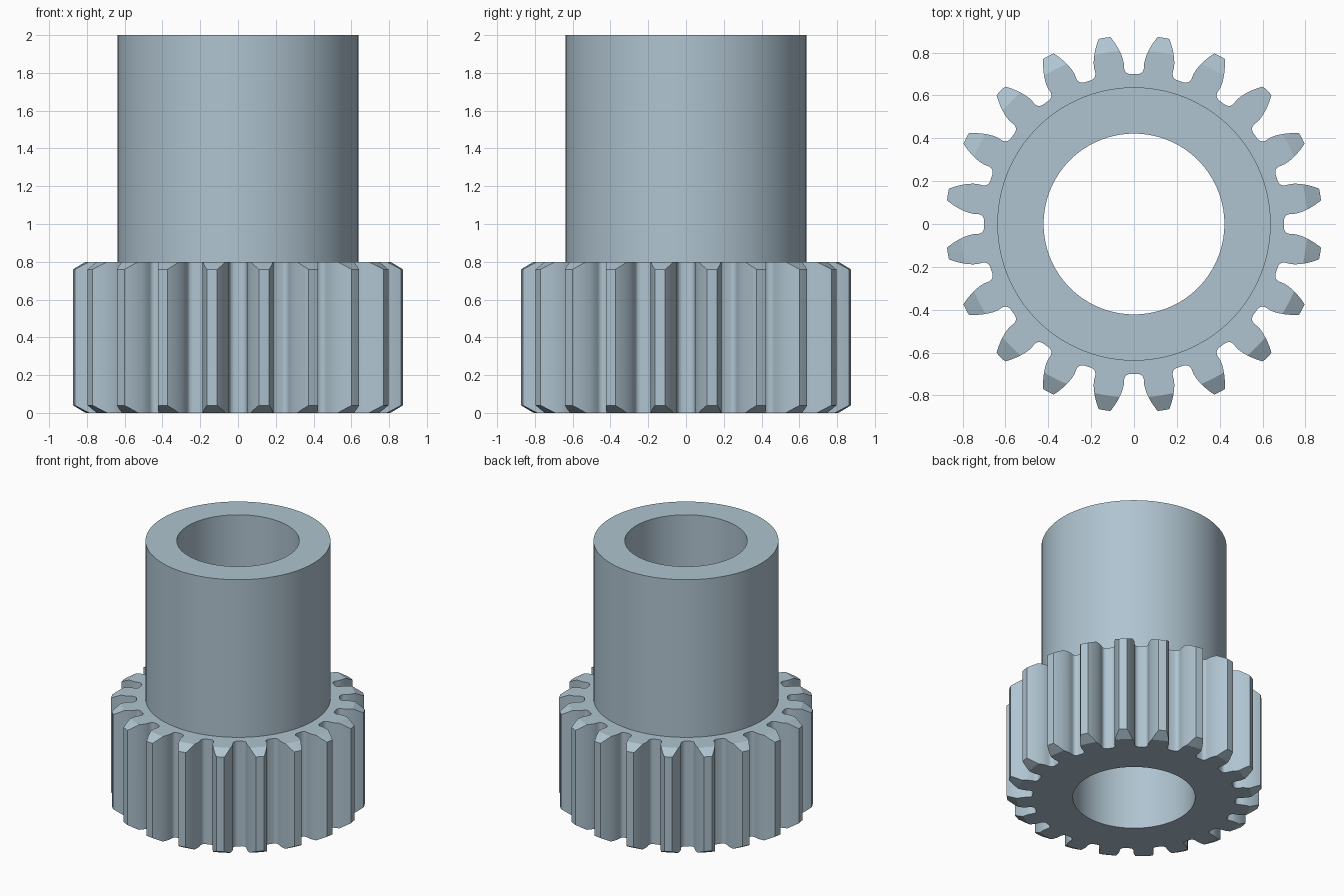
import bpy
import bmesh
import math
from mathutils import Matrix, Vector

cube = bpy.data.objects.get("Cube")
if cube:
    bpy.data.objects.remove(cube, do_unlink=True)

TEETH = 20
PITCH_R, ROOT_R, TIP_R = 0.8, 0.7, 0.88
SHAFT_R, BORE_R, CHAMFER_R = 0.638, 0.422, 0.81
GEAR_H, TOTAL_H, CHAMFER_H = 0.8, 2.0, 0.04
PRESSURE = math.radians(20)
BASE_R = PITCH_R * math.cos(PRESSURE)
SEGMENTS = 120

# Steel colour
steel = bpy.data.materials.new("steel_blue_grey")
steel.use_nodes = True
colour = (0.43, 0.55, 0.63, 1)
steel.diffuse_color = colour
steel.node_tree.nodes["Principled BSDF"].inputs["Base Color"].default_value = colour


def new_object(name, bm):
    bmesh.ops.recalc_face_normals(bm, faces=bm.faces)
    mesh = bpy.data.meshes.new(name)
    bm.to_mesh(mesh)
    bm.free()
    mesh.materials.append(steel)
    obj = bpy.data.objects.new(name, mesh)
    bpy.context.collection.objects.link(obj)
    return obj


def lathe(name, profile):
    """Revolve a closed (radius, height) profile around z."""
    bm = bmesh.new()
    rings = []
    for i in range(SEGMENTS):
        a = math.tau * i / SEGMENTS
        rings.append([bm.verts.new((r * math.cos(a), r * math.sin(a), z))
                      for r, z in profile])
    for i, ring in enumerate(rings):
        after = rings[(i + 1) % SEGMENTS]
        for j in range(len(profile)):
            k = (j + 1) % len(profile)
            bm.faces.new((ring[j], after[j], after[k], ring[k]))
    return new_object(name, bm)


def involute(angle):
    return math.tan(angle) - angle


def gap_outline():
    """Space between two teeth, centred on +x: filleted root, involute flanks."""
    base_half = math.pi / (2 * TEETH) - involute(PRESSURE)
    fillet = 0.03
    centre_x = ROOT_R + fillet
    centre_y = centre_x * math.tan(base_half) - fillet
    half = []
    for i in range(7):
        a = math.pi / 2 * i / 6
        half.append((centre_x - fillet * math.cos(a), centre_y + fillet * math.sin(a)))
    for i in range(9):
        r = BASE_R + (TIP_R + 0.03 - BASE_R) * i / 8
        a = base_half + involute(math.acos(BASE_R / r))
        half.append((r * math.cos(a), r * math.sin(a)))
    return half + [(x, -y) for x, y in reversed(half)]


# Turned blank: bored sleeve on a chamfered disc
gear = lathe("pinion_gear", [
    (BORE_R, 0), (CHAMFER_R, 0), (TIP_R, CHAMFER_H),
    (TIP_R, GEAR_H - CHAMFER_H), (CHAMFER_R, GEAR_H),
    (SHAFT_R, GEAR_H), (SHAFT_R, TOTAL_H), (BORE_R, TOTAL_H)])

# Prisms that cut the tooth gaps
bm = bmesh.new()
outline = gap_outline()
for i in range(TEETH):
    turn = Matrix.Rotation(math.tau * i / TEETH, 3, 'Z')
    low, high = [[bm.verts.new(turn @ Vector((x, y, z))) for x, y in outline]
                 for z in (-0.1, GEAR_H + 0.1)]
    bm.faces.new(low[::-1])
    bm.faces.new(high)
    for j in range(len(outline)):
        k = (j + 1) % len(outline)
        bm.faces.new((low[j], low[k], high[k], high[j]))
cutter = new_object("tooth_gap_cutter", bm)
cutter.hide_render = True

# Cut the teeth and keep the finished mesh
cut = gear.modifiers.new("cut_teeth", 'BOOLEAN')
cut.operation = 'DIFFERENCE'
cut.solver = 'EXACT'
cut.object = cutter
bpy.context.view_layer.update()
finished = bpy.data.meshes.new_from_object(
    gear.evaluated_get(bpy.context.evaluated_depsgraph_get()))
gear.modifiers.clear()
gear.data = finished
bpy.data.objects.remove(cutter, do_unlink=True)

# Smooth round walls, crisp corners and chamfers
bpy.ops.object.select_all(action='DESELECT')
gear.select_set(True)
bpy.context.view_layer.objects.active = gear
bpy.ops.object.shade_smooth_by_angle(angle=math.radians(24))
